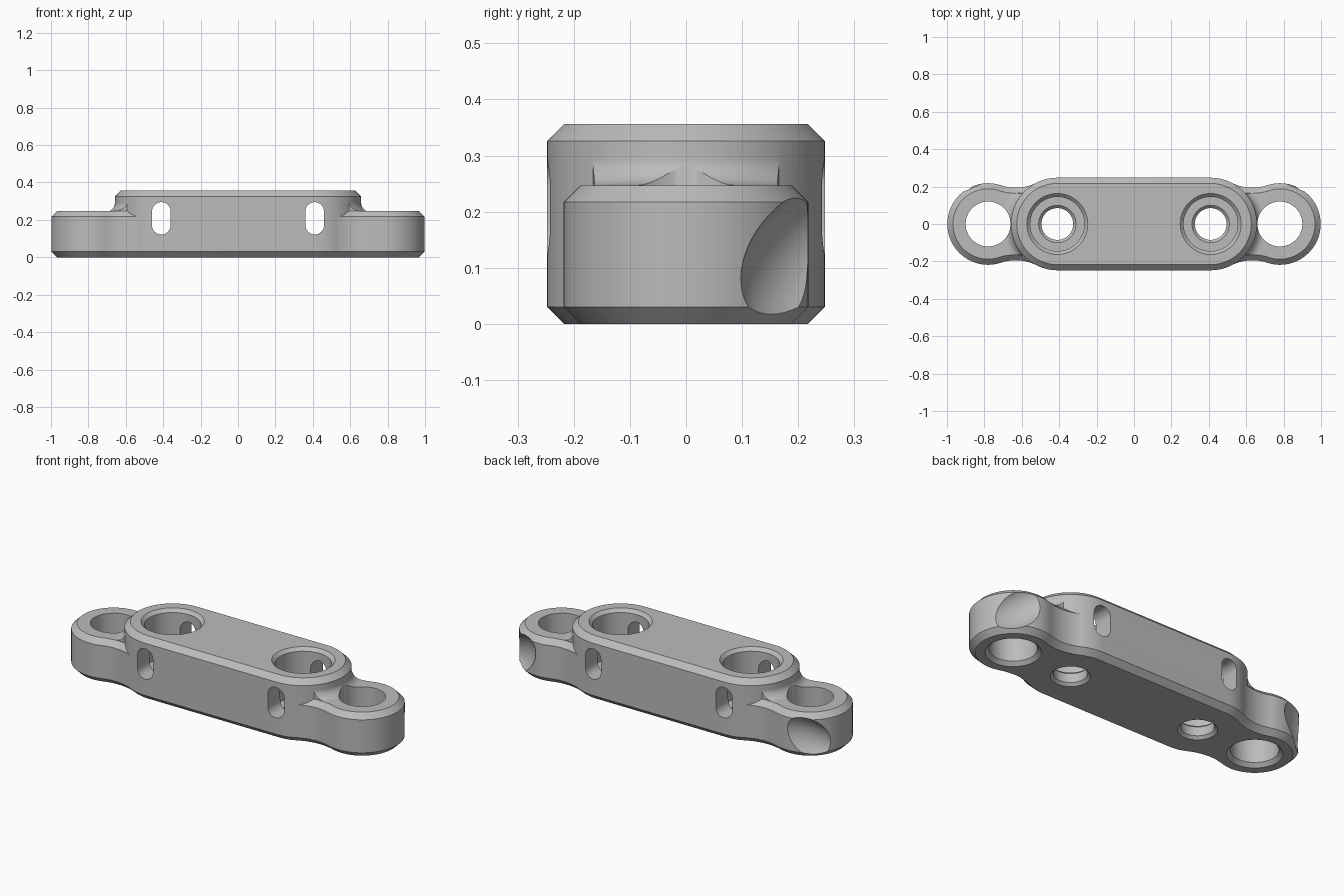
import bpy
import bmesh
from math import sin, cos, pi, radians, atan2, sqrt
from mathutils import Matrix

if "Cube" in bpy.data.objects:
    bpy.data.objects.remove(bpy.data.objects["Cube"], do_unlink=True)

BODY_X, BODY_R = 0.41, 0.247
EAR_X, EAR_R, NECK_R = 0.78, 0.218, 0.25
EAR_TOP, TOP, BEVEL = 0.247, 0.356, 0.03


def arc(cx, cy, r, a0, a1, n):
    return [(cx + r * cos(a0 + (a1 - a0) * i / n), cy + r * sin(a0 + (a1 - a0) * i / n))
            for i in range(n + 1)]


def four_way(quarter):
    """Mirror a quarter outline, running from the +x tip to the +y side, into a loop."""
    half = quarter + [(-x, y) for x, y in reversed(quarter)]
    low = [(x, -y) for x, y in reversed(half)]
    return half + low[1:-1]


def plate_outline(inset):
    """Ear arc, concave neck and body arc, all tangent."""
    d1, d2, sep = BODY_R + NECK_R, EAR_R + NECK_R, EAR_X - BODY_X
    u = (d1 * d1 - d2 * d2 + sep * sep) / (2 * sep)
    nx, ny = BODY_X + u, sqrt(d1 * d1 - u * u)
    t_ear = atan2(ny, nx - EAR_X)
    t_body = atan2(ny, nx - BODY_X)
    return four_way(arc(EAR_X, 0, EAR_R - inset, 0, t_ear, 32)
                    + arc(nx, ny, NECK_R + inset, t_ear - pi, t_body - pi, 20)[1:-1]
                    + arc(BODY_X, 0, BODY_R - inset, t_body, pi / 2, 12))


def body_outline(inset):
    return four_way(arc(BODY_X, 0, BODY_R - inset, 0, pi / 2, 28))


def loft(name, layers):
    """Closed solid through (outline, z) layers with equal point counts."""
    bm = bmesh.new()
    rings = [[bm.verts.new((x, y, z)) for x, y in pts] for pts, z in layers]
    n = len(rings[0])
    for a, b in zip(rings, rings[1:]):
        for i in range(n):
            j = (i + 1) % n
            bm.faces.new((a[i], a[j], b[j], b[i]))
    bm.faces.new(rings[0][::-1])
    bm.faces.new(rings[-1])
    return add(name, bm)


def add(name, bm):
    bmesh.ops.recalc_face_normals(bm, faces=bm.faces)
    mesh = bpy.data.meshes.new(name)
    bm.to_mesh(mesh)
    bm.free()
    obj = bpy.data.objects.new(name, mesh)
    bpy.context.collection.objects.link(obj)
    return obj


def combine(target, other, operation):
    """Apply a boolean and discard the helper."""
    mod = target.modifiers.new("Combine", "BOOLEAN")
    mod.operation, mod.object, mod.solver = operation, other, "EXACT"
    bpy.context.view_layer.objects.active = target
    bpy.ops.object.modifier_apply(modifier=mod.name)
    bpy.data.objects.remove(other, do_unlink=True)


def turned(name, cx, profile):
    """Round cutter from (radius, z) pairs."""
    return loft(name, [(arc(cx, 0, r, 0, 2 * pi, 64)[:-1], z) for r, z in profile])


# Low plate with an ear at each end
link = loft("link_body", [(plate_outline(BEVEL), 0), (plate_outline(0), BEVEL),
                          (plate_outline(0), EAR_TOP - BEVEL), (plate_outline(BEVEL), EAR_TOP)])

# Concave fillet where the raised body meets the ears
FILLET = 0.05
steps = [i / 8 * pi / 2 for i in range(9)]
flare = loft("fillet", [(body_outline(-FILLET), EAR_TOP - 0.05)]
             + [(body_outline(-FILLET * (1 - sin(a))), EAR_TOP + FILLET * (1 - cos(a)))
                for a in steps])
limit = loft("fillet_limit", [(plate_outline(BEVEL + 0.001), 0.1), (plate_outline(BEVEL + 0.001), 0.34)])
combine(flare, limit, "INTERSECT")
combine(link, flare, "UNION")

# Raised body
raised = loft("raised_body", [(body_outline(-0.0005), BEVEL), (body_outline(-0.0005), TOP - BEVEL),
                              (body_outline(BEVEL), TOP)])
combine(link, raised, "UNION")

for s in (-1, 1):
    # Ear through hole, chamfered below
    combine(link, turned("ear_hole", s * EAR_X,
                         [(0.16, -0.02), (0.12, 0.02), (0.12, 0.5)]), "DIFFERENCE")
    # Stepped bolt bore
    combine(link, turned("bolt_bore", s * BODY_X,
                         [(0.12, -0.02), (0.085, 0.015), (0.085, 0.065), (0.1, 0.08), (0.145, 0.08),
                          (0.145, TOP - 0.018), (0.183, TOP + 0.02)]), "DIFFERENCE")
    # Side slot through the bore
    slot = loft("side_slot", [(arc(s * BODY_X, 0.245, 0.05, 0, pi, 16)
                               + arc(s * BODY_X, 0.172, 0.05, pi, 2 * pi, 16), z) for z in (-0.5, 0.5)])
    slot.data.transform(Matrix.Rotation(pi / 2, 4, "X"))
    combine(link, slot, "DIFFERENCE")
    # Slanted scallop on the rear outer side of each ear
    bm = bmesh.new()
    bmesh.ops.create_uvsphere(bm, u_segments=64, v_segments=40, radius=1)
    az = radians(57)
    bm.transform(Matrix.Diagonal((s, 1, 1, 1))
                 @ Matrix.Translation((EAR_X + 0.26 * cos(az), 0.26 * sin(az), 0.118))
                 @ Matrix.Rotation(az, 4, "Z") @ Matrix.Rotation(radians(28), 4, "X")
                 @ Matrix.Diagonal((0.09, 0.2, 0.11, 1)))
    combine(link, add("scallop", bm), "DIFFERENCE")

# Plain grey finish
mat = bpy.data.materials.new("grey_metal")
mat.use_nodes = True
grey = (0.5, 0.5, 0.5, 1)
mat.diffuse_color = grey
mat.node_tree.nodes["Principled BSDF"].inputs["Base Color"].default_value = grey
link.data.materials.clear()
link.data.materials.append(mat)
for poly in link.data.polygons:
    poly.material_index = 0

bpy.ops.object.select_all(action="DESELECT")
link.select_set(True)
bpy.context.view_layer.objects.active = link
bpy.ops.object.shade_smooth_by_angle(angle=radians(30))
